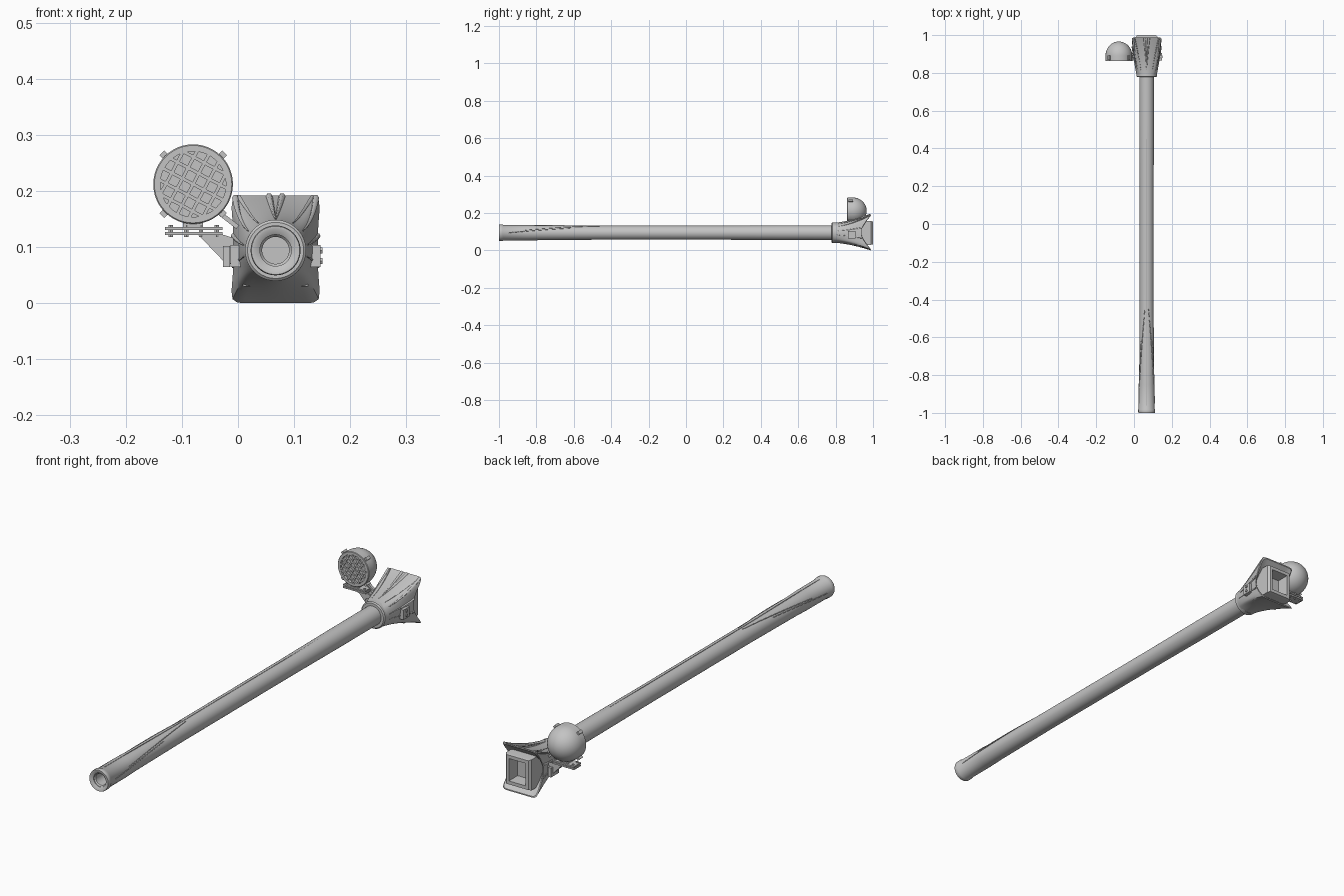
import bpy, bmesh, math
from mathutils import Vector, Matrix

if "Cube" in bpy.data.objects:
    bpy.data.objects.remove(bpy.data.objects["Cube"])

grey = bpy.data.materials.new("light_grey")
grey.diffuse_color = (0.55, 0.55, 0.55, 1)
grey.use_nodes = True
grey.node_tree.nodes["Principled BSDF"].inputs["Base Color"].default_value = grey.diffuse_color
CX, CZ = 0.067, 0.094          # barrel axis


def finish(name, bm, smooth=True, angle=35):
    bmesh.ops.recalc_face_normals(bm, faces=bm.faces)
    me = bpy.data.meshes.new(name)
    bm.to_mesh(me)
    bm.free()
    ob = bpy.data.objects.new(name, me)
    bpy.context.collection.objects.link(ob)
    me.materials.append(grey)
    if smooth:
        bpy.ops.object.select_all(action='DESELECT')
        ob.select_set(True)
        bpy.context.view_layer.objects.active = ob
        bpy.ops.object.shade_smooth_by_angle(angle=math.radians(angle))
    return ob


def loft(name, rings, caps=(True, True), angle=35):
    bm = bmesh.new()
    rows = [[bm.verts.new(p) for p in r] for r in rings]
    n = len(rows[0])
    for a, b in zip(rows, rows[1:]):
        for i in range(n):
            bm.faces.new((a[i], a[(i + 1) % n], b[(i + 1) % n], b[i]))
    if caps[0]:
        bm.faces.new(rows[0])
    if caps[1]:
        bm.faces.new(rows[-1])
    return finish(name, bm, True, angle)


def circle(x, y, z, r, n):
    return [(x + r * math.cos(2 * math.pi * i / n), y,
             z + r * math.sin(2 * math.pi * i / n)) for i in range(n)]


def lathe(name, x, z, profile, n=48):
    return loft(name, [circle(x, y, z, r, n) for r, y in profile])


def tube(name, points, radii, n=6):
    return loft(name, [circle(p[0], p[1], p[2], r, n) for p, r in zip(points, radii)], angle=60)


def box(name, lo, hi, roll=0.0):
    lo, hi = Vector(lo), Vector(hi)
    bm = bmesh.new()
    bmesh.ops.create_cube(bm, size=1, matrix=Matrix.Translation((lo + hi) / 2)
                          @ Matrix.Rotation(roll, 4, 'Y') @ Matrix.Diagonal((*(hi - lo), 1)))
    return finish(name, bm, False)


def bolt(name, centre, r, length, axis='Z', n=6):
    bm = bmesh.new()
    rot = Matrix() if axis == 'Z' else Matrix.Rotation(math.pi / 2, 4, 'Y')
    bmesh.ops.create_cone(bm, cap_ends=True, segments=n, radius1=r, radius2=r, depth=length,
                          matrix=Matrix.Translation(centre) @ rot)
    return finish(name, bm, n > 8)


# Barrel with muzzle lip and hollow bore
lathe("barrel", CX, CZ, [
    (0.024, -0.80), (0.024, -0.985), (0.028, -0.99), (0.028, -0.994), (0.038, -1.0), (0.043, -1.0),
    (0.0445, -0.996), (0.0445, -0.982), (0.042, -0.978), (0.0415, -0.85), (0.0395, -0.78),
    (0.0370, -0.48), (0.0370, 0.20), (0.0385, 0.50), (0.0390, 0.80)])
lathe("barrel_collar", CX, CZ, [(0.036, 0.778), (0.050, 0.778), (0.0545, 0.782), (0.0545, 0.80), (0.04, 0.81)])


def barrel_r(y):
    return 0.037 + 0.0046 * min(1, max(0, (-0.48 - y) / 0.37))


# Sleeve seams running along and around the barrel
for k, (a0, a1, y0, y1) in enumerate([(90, 90, -0.96, 0.77), (20, 75, -0.86, -0.45), (160, 105, -0.86, -0.45),
                                      (0, 40, -0.95, -0.62), (180, 140, -0.95, -0.62)]):
    pts = []
    for i in range(25):
        a, y = math.radians(a0 + (a1 - a0) * i / 24), y0 + (y1 - y0) * i / 24
        pts.append((CX + barrel_r(y) * math.cos(a), y, CZ + barrel_r(y) * math.sin(a)))
    tube(f"sleeve_seam_{k}", pts, [0.0014] * 25)


# Flared mantlet cover: circle at the barrel blending to a rounded rectangle
def skin(deg, t):
    c, s = math.cos(math.radians(deg)), math.sin(math.radians(deg))
    m = (abs(c) ** 12 + abs(s) ** 12) ** (1 / 12)
    qx, qz = c / m, s / m
    side = abs(qx) ** 6 * (1 - qz * qz)
    u = t * (1 - 0.25 * side)
    fx, fz = u ** 0.9, u ** 1.6
    x = (CX + 0.053 * c) * (1 - fx) + (0.067 + 0.082 * qx) * fx
    z = (CZ + 0.053 * s) * (1 - fz) + (0.096 + 0.096 * qz) * fz
    return Vector((x, 0.785 + 0.203 * u, z))


N = 72
rings = [[skin(360 * i / N, t / 12) for i in range(N)] for t in range(13)]
inner = []
for i in range(N):
    p = skin(360 * i / N, 1)
    inner.append((CX + (p.x - CX) * 0.70, min(p.y, 0.985) - 0.03, 0.094 + (p.z - 0.096) * 0.65))
rim = [(CX + (p.x - CX) * 0.95, p.y, 0.096 + (p.z - 0.096) * 0.95) for p in rings[-1]]
loft("mantlet_cover", rings + [rim, inner], (True, True))

# Folds of the cover, swelling toward the rear edge
folds = [(90, 82, .005), (90, 98, .005), (38, 48, .005), (142, 132, .005), (60, 51, .003), (120, 129, .003),
         (10, 17, .004), (170, 163, .004), (-12, -20, .003), (192, 200, .003)]
for k, (a0, a1, r) in enumerate(folds):
    ts = [0.15 + 0.83 * i / 9 for i in range(10)]
    tube(f"cover_fold_{k}", [skin(a0 + (a1 - a0) * i / 9, t) for i, t in enumerate(ts)],
         [0.001 + r * i / 9 for i in range(10)])


# Rear breech frame with a recessed opening
def rect(hx, hz, y):
    return [(CX - hx, y, 0.093 - hz), (CX + hx, y, 0.093 - hz), (CX + hx, y, 0.093 + hz), (CX - hx, y, 0.093 + hz)]


loft("breech_frame", [rect(0.058, 0.063, 0.90), rect(0.058, 0.063, 0.99), rect(0.050, 0.060, 1.0),
                      rect(0.038, 0.046, 1.0), rect(0.034, 0.042, 0.95)])

# Side pivot plates and bolts
for name, s in (("left", -1), ("right", 1)):
    xo = CX + s * 0.071
    box(f"{name}_pivot_plate", (xo - 0.009, 0.865, 0.064), (xo + 0.009, 0.905, 0.104))
    for z in (0.075, 0.094):
        bolt(f"{name}_pivot_bolt", (xo + s * 0.009, 0.885, z), 0.006, 0.007, 'X')

# Searchlight housing: recessed lens, front rim and domed back
LX, LZ, R = -0.080, 0.212, 0.071
dome = [(R * math.cos(a), 0.89 + 0.076 * math.sin(a))
        for a in [math.pi / 2 * i / 14 for i in range(14)]] + [(0.0008, 0.966)]
lathe("searchlight", LX, LZ, [(0.0008, 0.874), (0.0585, 0.874), (0.0585, 0.862), (0.069, 0.862), (R, 0.864)] + dome)

# Crossed grille bars, clipped to the rim
for k, ang in enumerate((math.radians(28), math.radians(118))):
    for j in range(-2, 3):
        d = j * 0.0215
        half = math.sqrt(0.060 ** 2 - d * d)
        cx, cz = LX + d * math.sin(ang), LZ + d * math.cos(ang)
        box(f"grille_bar_{k}_{j}", (cx - half, 0.863, cz - 0.003), (cx + half, 0.869, cz + 0.003), ang)

# Clips around the rim
for k, a in enumerate((45, 135, 225, 315)):
    c, s = math.cos(math.radians(a)), math.sin(math.radians(a))
    px, pz = LX + 0.071 * c, LZ + 0.071 * s
    box(f"rim_clip_{k}", (px - 0.008, 0.868, pz - 0.006), (px + 0.008, 0.892, pz + 0.006), -math.radians(a))

# Searchlight bracket
box("bracket_stem", (-0.098, 0.874, 0.133), (-0.062, 0.906, 0.150))
box("bracket_upper_plate", (-0.130, 0.868, 0.130), (-0.028, 0.912, 0.136))
box("bracket_lower_plate", (-0.130, 0.868, 0.121), (-0.028, 0.912, 0.127))
for x in (-0.120, -0.092, -0.066, -0.038):
    for y in (0.877, 0.903):
        bolt("bracket_bolt", (x, y, 0.1285), 0.0045, 0.022)
gusset = [(-0.072, 0.123), (-0.030, 0.123), (-0.008, 0.116), (-0.008, 0.068), (-0.026, 0.075)]
for y in (0.876, 0.898):
    loft("bracket_gusset", [[(x, yy, z) for x, z in gusset] for yy in (y, y + 0.006)])
box("bracket_mount", (-0.027, 0.865, 0.064), (-0.014, 0.915, 0.102))
bolt("bracket_pin", (-0.010, 0.89, 0.083), 0.012, 0.034, 'X', 16)
box("bracket_strut", (-0.040, 0.882, 0.145), (0.004, 0.894, 0.153), math.radians(38))
